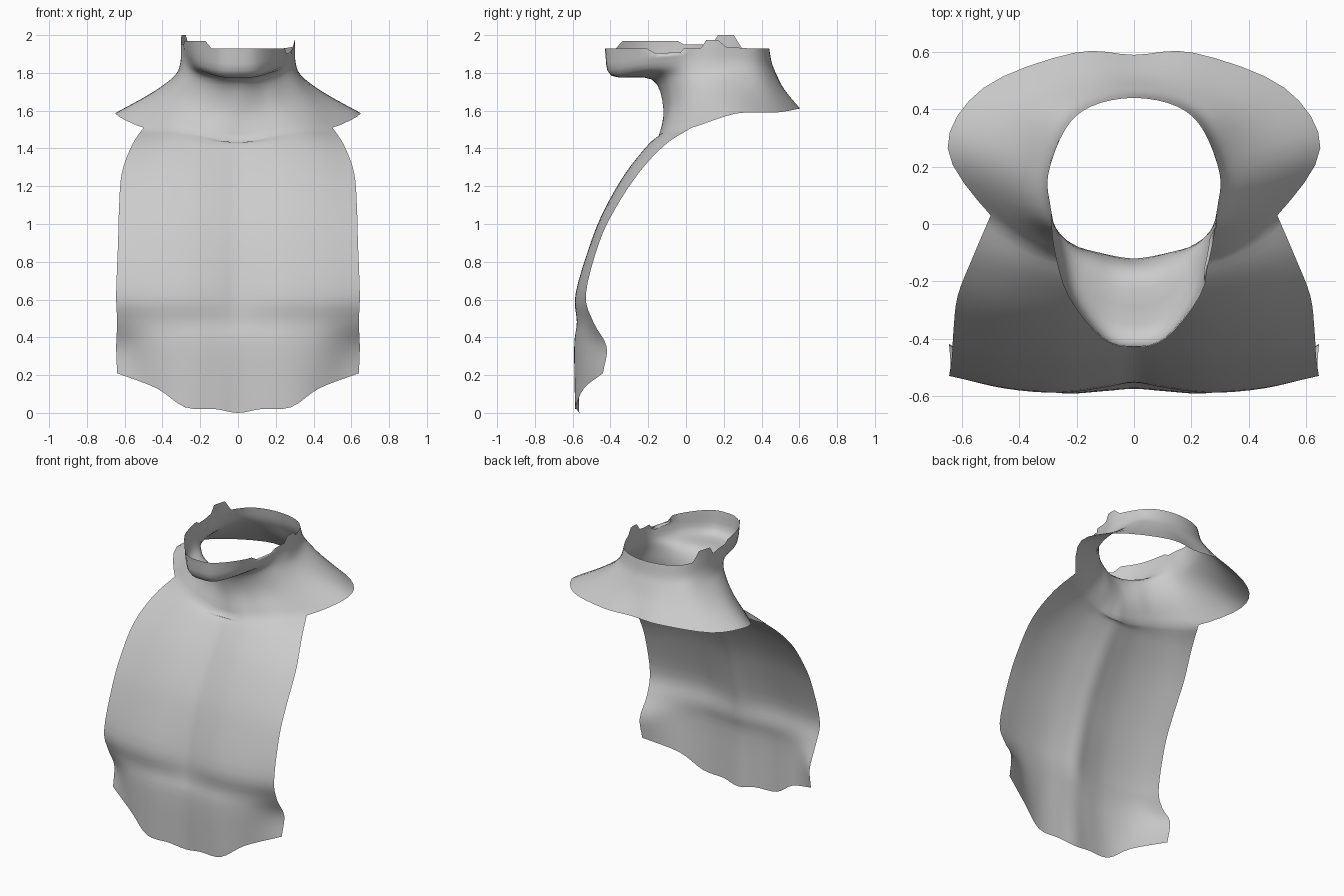
import bpy, bmesh
from mathutils import Vector as V

if "Cube" in bpy.data.objects:
    bpy.data.objects.remove(bpy.data.objects["Cube"])

N = 4  # subdivisions per control segment


def spline(pts, closed=False):
    """Interpolating smooth curve through control points."""
    n, out = len(pts), []
    for i in range(n if closed else n - 1):
        if closed:
            a, b, c, d = (pts[(i + k) % n] for k in (-1, 0, 1, 2))
        else:
            b, c = pts[i], pts[i + 1]
            a = pts[i - 1] if i else 2 * b - c
            d = pts[i + 2] if i + 2 < n else 2 * c - b
        for k in range(N):
            t = k / N
            out.append(0.5 * (2 * b + (c - a) * t + (2 * a - 5 * b + 4 * c - d) * t * t
                              + (3 * b - a - 3 * c + d) * t ** 3))
    return out if closed else out + [pts[-1].copy()]


def mirror(p):
    return V((-p[0], p[1], p[2]))


def loft(rows):
    """Smooth along each column, returning dense rows."""
    return list(zip(*[spline(list(col)) for col in zip(*rows)]))


def add_sheet(bm, rows, closed):
    vs = [[bm.verts.new(p) for p in row] for row in rows]
    n = len(vs[0])
    for i in range(len(vs) - 1):
        for j in range(n if closed else n - 1):
            k = (j + 1) % n
            bm.faces.new((vs[i][j], vs[i][k], vs[i + 1][k], vs[i + 1][j]))


# Collar half rings, each from the back round the right side to the front
rim = [(0, .44, 1.93), (.15, .41, 1.93), (.24, .33, 1.93), (.30, .17, 1.94), (.29, .05, 1.93),
       (.28, -.08, 1.93), (.23, -.25, 1.93), (.11, -.40, 1.93), (0, -.43, 1.93)]
jaw = [(0, .455, 1.85), (.16, .425, 1.85), (.26, .34, 1.85), (.305, .17, 1.85), (.29, .04, 1.85),
       (.25, -.08, 1.84), (.20, -.24, 1.82), (.10, -.37, 1.79), (0, -.395, 1.785)]
throat = [(0, .48, 1.79), (.17, .455, 1.79), (.30, .37, 1.79), (.34, .19, 1.78), (.31, .03, 1.77),
          (.22, -.07, 1.77), (.14, -.13, 1.77), (.07, -.17, 1.765), (0, -.18, 1.765)]
neck = [(0, .52, 1.71), (.19, .51, 1.71), (.39, .41, 1.70), (.46, .22, 1.69), (.38, .03, 1.65),
        (.23, -.07, 1.63), (.12, -.10, 1.61), (.05, -.115, 1.61), (0, -.12, 1.61)]
hem = [(0, .59, 1.61), (.21, .597, 1.61), (.525, .475, 1.59), (.65, .265, 1.585), (.50, .03, 1.51),
       (.34, -.09, 1.50), (.18, -.14, 1.47), (.08, -.15, 1.44), (0, -.145, 1.43)]

rings = []
for half in (rim, jaw, throat, neck, hem):
    pts = [V(p) for p in half]
    rings.append(spline(pts + [mirror(p) for p in pts[-2:0:-1]], True))
collar = loft(rings)

# Torn upper rim: raised flap on the left, notch on the right of the jaw
for p in collar[0]:
    if p.x < -.1 and -.36 < p.y < .28:
        p.z = 2.0 if p.y > .14 else 1.95 if p.y > -.02 else 1.97
    elif p.x > .2 and -.2 < p.y < -.03:
        p.x *= .93
        p.z = 1.89
    elif p.x > .29 and .1 < p.y < .2:
        p.z = 1.975

# Chest plate rows: height, half width, y at centre, chest bulge and side edge
chest = [(1.42, .56, -.18, -.20, -.11), (1.27, .615, -.29, -.32, -.25),
         (1.08, .63, -.40, -.43, -.375), (.90, .635, -.475, -.505, -.46),
         (.63, .645, -.545, -.585, -.53), (.48, .64, -.555, -.578, -.49),
         (.35, .645, -.575, -.59, -.42)]
rows = [collar[-1][4 * N:12 * N + 1]]
for z, w, yc, yb, ye in chest:
    half = [V((w, ye, z)), V((w * .7, yb + .25 * (ye - yb), z)), V((w * .4, yb, z)),
            V((w * .16, (yb + yc) / 2, z)), V((0, yc, z))]
    rows.append(spline(half + [mirror(p) for p in half[-2::-1]]))
# Pointed lower hem
low = [V(p) for p in ((.64, -.44, .21), (.43, -.54, .13), (.28, -.585, .03),
                      (.12, -.58, .02), (0, -.565, 0))]
rows.append(spline(low + [mirror(p) for p in low[-2::-1]]))
plate = loft(rows)

# One continuous open shell
bm = bmesh.new()
add_sheet(bm, collar, True)
add_sheet(bm, plate, False)
bmesh.ops.remove_doubles(bm, verts=bm.verts, dist=.0005)
for f in bm.faces:
    f.smooth = True
mesh = bpy.data.meshes.new("collar_and_chest_plate")
bm.to_mesh(mesh)
bm.free()
obj = bpy.data.objects.new("collar_and_chest_plate", mesh)
bpy.context.collection.objects.link(obj)
